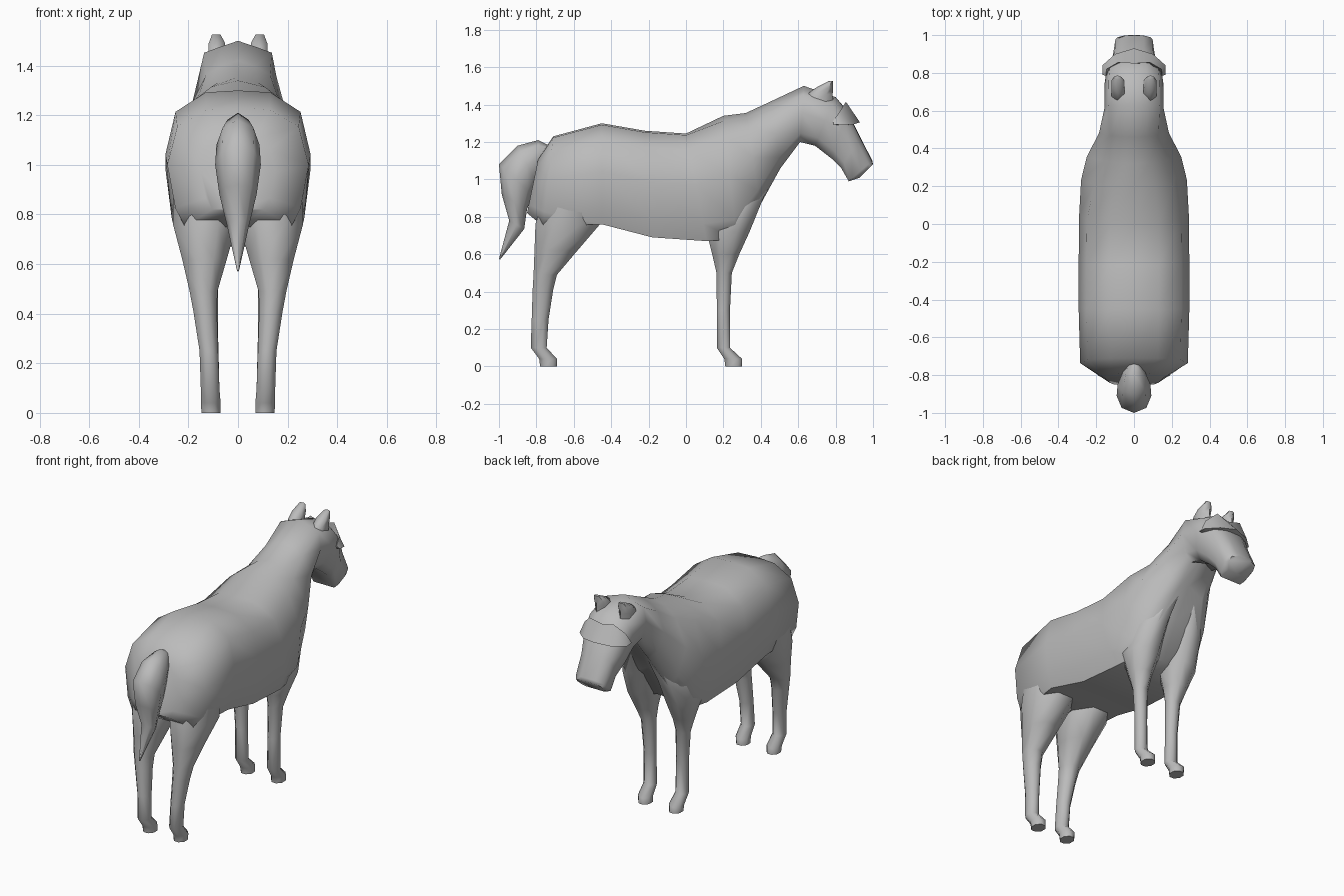
import bpy, bmesh, math

grey = bpy.data.materials.new("grey")
grey.diffuse_color = (0.5, 0.5, 0.5, 1)


def loft(name, rings, angle=60):
    """Skin a list of equal-length point rings and close both ends."""
    bm = bmesh.new()
    rows = [[bm.verts.new(p) for p in r] for r in rings]
    n = len(rows[0])
    for a, b in zip(rows, rows[1:]):
        for i in range(n):
            j = (i + 1) % n
            bm.faces.new((a[i], a[j], b[j], b[i]))
    bm.faces.new(rows[0])
    bm.faces.new(rows[-1])
    bmesh.ops.recalc_face_normals(bm, faces=bm.faces)
    me = bpy.data.meshes.new(name)
    bm.to_mesh(me)
    bm.free()
    me.materials.append(grey)
    ob = bpy.data.objects.new(name, me)
    bpy.context.collection.objects.link(ob)
    bpy.context.view_layer.objects.active = ob
    ob.select_set(True)
    bpy.ops.object.shade_smooth_by_angle(angle=math.radians(angle))
    ob.select_set(False)
    return ob


def section(top, bottom, w, b, t=0.86, p=0.985, notch=0):
    """Cross-section between a top and bottom (y, z) point.
    b = underside width, t = shoulder width, p = crest height, notch = chest groove."""
    half = [(0, 1), (t * 0.52, p), (t, 0.84), (1, 0.52),
            (0.55 + 0.45 * b, 0.16), (b, 0)]
    pts = half + [(0, notch)] + [(-u, v) for u, v in half[:0:-1]]
    return [(u * w, bottom[0] + (top[0] - bottom[0]) * v,
             bottom[1] + (top[1] - bottom[1]) * v) for u, v in pts]


def oval(z, y0, y1, x0, x1, n=8):
    """Horizontal rounded ring that fills the given extents."""
    k = 1 / math.cos(math.pi / n)
    cx, cy, rx, ry = (x0 + x1) / 2, (y0 + y1) / 2, (x1 - x0) / 2 * k, (y1 - y0) / 2 * k
    return [(cx + rx * math.cos((i + .5) * math.tau / n),
             cy + ry * math.sin((i + .5) * math.tau / n), z) for i in range(n)]


def pair(name, rings):
    """Right and left copies of a loft."""
    loft("right_" + name, rings)
    loft("left_" + name, [[(-x, y, z) for x, y, z in r] for r in rings])


# Trunk, neck and head in one skin from rump to muzzle
loft("body", [section(*s) for s in (
    ((-0.79, 1.11), (-0.85, 0.82), 0.15, 0.7),
    ((-0.71, 1.23), (-0.765, 0.75), 0.285, 0.75),
    ((-0.45, 1.30), (-0.45, 0.76), 0.293, 0.85),
    ((-0.22, 1.26), (-0.18, 0.69), 0.293, 0.8),
    ((0.0, 1.245), (0.11, 0.67), 0.29, 0.78),
    ((0.20, 1.34), (0.27, 0.68), 0.28, 0.72, 0.75, 0.96, 0.06),
    ((0.32, 1.355), (0.395, 0.86), 0.25, 0.62, 0.64, 0.95, 0.16),
    ((0.46, 1.42), (0.505, 1.06), 0.185, 0.5, 0.7, 0.94, 0.16),
    ((0.63, 1.50), (0.61, 1.20), 0.155, 0.5, 0.88, 0.92, 0.15),
    ((0.80, 1.44), (0.69, 1.18), 0.155, 0.5, 0.86, 0.96),
    ((0.86, 1.37), (0.78, 1.11), 0.145, 0.6, 0.86),
    ((0.93, 1.23), (0.83, 1.06), 0.113, 0.65, 0.9),
    ((0.996, 1.10), (0.87, 0.99), 0.104, 0.7, 0.95),
    ((1.0, 1.08), (0.93, 1.01), 0.092, 0.7, 0.95))])

# Hind legs: z, back, front, inner, outer
pair("hind_leg", [oval(*r) for r in (
    (0, -0.78, -0.69, 0.07, 0.147), (0.04, -0.785, -0.69, 0.07, 0.15),
    (0.10, -0.83, -0.745, 0.075, 0.15), (0.25, -0.825, -0.735, 0.08, 0.155),
    (0.41, -0.82, -0.71, 0.085, 0.18), (0.49, -0.815, -0.69, 0.083, 0.195),
    (0.62, -0.81, -0.58, 0.045, 0.225), (0.76, -0.805, -0.46, 0.005, 0.262),
    (0.98, -0.74, -0.47, 0.005, 0.26))])

# Front legs running up into the chest
pair("front_leg", [oval(*r) for r in (
    (0, 0.21, 0.30, 0.07, 0.147), (0.04, 0.205, 0.30, 0.07, 0.15),
    (0.10, 0.165, 0.235, 0.075, 0.15), (0.30, 0.165, 0.235, 0.08, 0.15),
    (0.50, 0.163, 0.245, 0.08, 0.165), (0.60, 0.14, 0.285, 0.068, 0.195),
    (0.72, 0.11, 0.34, 0.04, 0.235), (0.88, 0.13, 0.405, 0.03, 0.225),
    (1.04, 0.28, 0.475, 0.03, 0.13))])

# Tail: upper/outer point, lower/inner point, half width
loft("tail", [[(w * math.sin(a), (o[0] + i[0]) / 2 + (o[0] - i[0]) / 2 * math.cos(a),
                (o[1] + i[1]) / 2 + (o[1] - i[1]) / 2 * math.cos(a))
               for a in (k * math.tau / 8 for k in range(8))]
              for o, i, w in (
    ((-0.73, 1.18), (-0.74, 1.10), 0.03),
    ((-0.79, 1.21), (-0.78, 1.02), 0.06),
    ((-0.90, 1.18), (-0.80, 0.98), 0.087),
    ((-1.0, 1.08), (-0.82, 0.92), 0.092),
    ((-0.985, 0.92), (-0.85, 0.84), 0.075),
    ((-0.945, 0.78), (-0.865, 0.735), 0.045),
    ((-1.0, 0.575), (-0.995, 0.57), 0.004))])

# Ears
pair("ear", [oval(*r, 6) for r in (
    (1.41, 0.64, 0.775, 0.045, 0.12), (1.455, 0.655, 0.775, 0.05, 0.12),
    (1.49, 0.70, 0.78, 0.052, 0.118), (1.525, 0.765, 0.785, 0.07, 0.105))])

# Brow flap draped over the face: ridge, flared lip and hidden inner edge
half = [((0.15, 0.785, 1.31), (0.168, 0.79, 1.295), (0.13, 0.79, 1.29)),
        ((0.145, 0.82, 1.36), (0.167, 0.84, 1.29), (0.12, 0.81, 1.29)),
        ((0.085, 0.855, 1.415), (0.10, 0.90, 1.295), (0.07, 0.85, 1.29)),
        ((0, 0.85, 1.395), (0, 0.93, 1.305), (0, 0.86, 1.29))]
loft("brow", half + [[(-x, y, z) for x, y, z in r] for r in half[2::-1]], 75)
